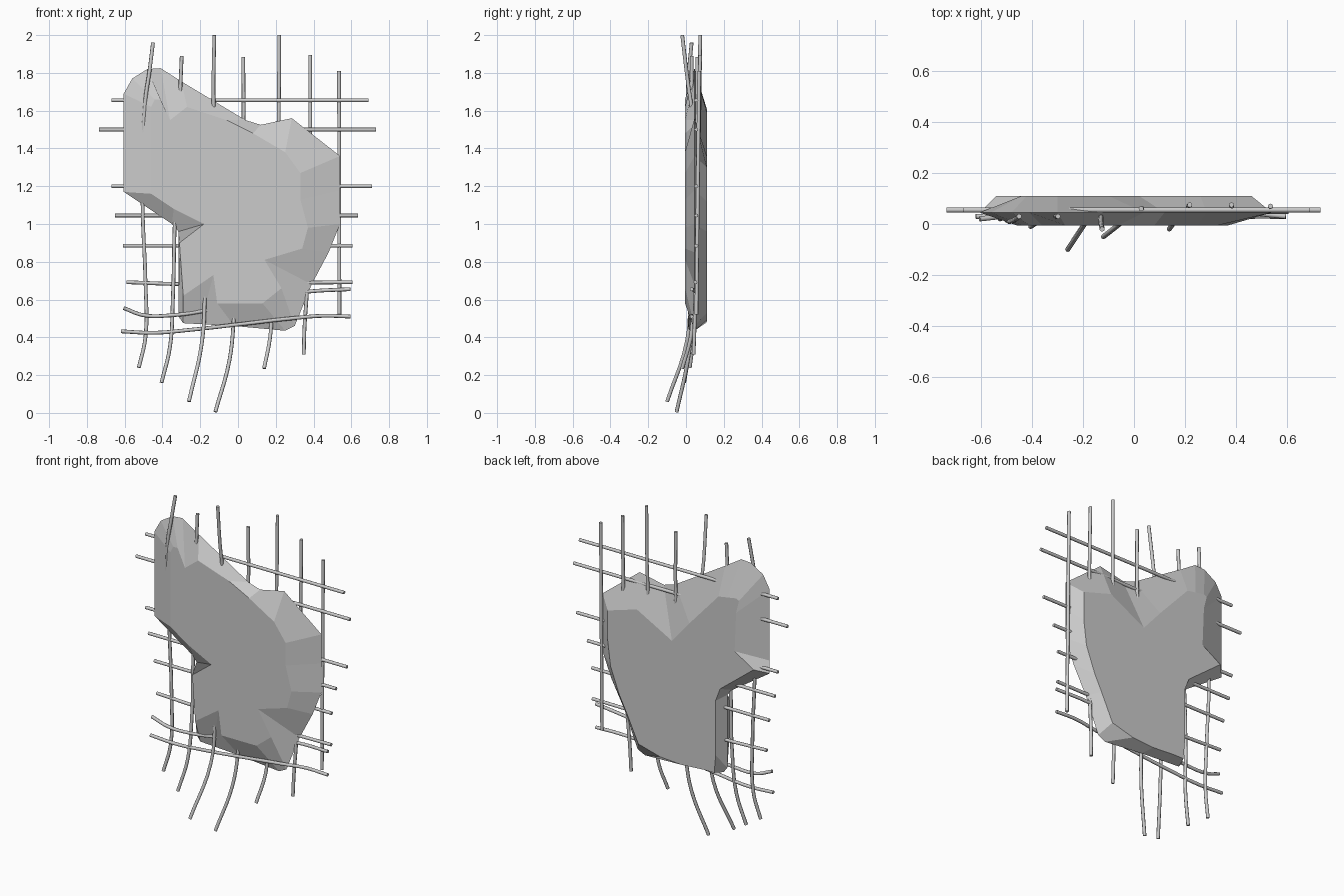
import bpy, bmesh

# Broken slab: each row is rim x,z / front face x,z / back face x,z
FRONT_Y, RIM_Y, BACK_Y = -0.005, 0.045, 0.11
OUTLINE = [
    (-.605, 1.69, -.46, 1.62, -.42, 1.52),
    (-.56, 1.77, -.44, 1.66, -.44, 1.60),
    (-.48, 1.82, -.41, 1.66, -.42, 1.61),
    (-.41, 1.825, -.36, 1.55, -.36, 1.60),
    (-.30, 1.755, -.27, 1.62, -.30, 1.59),
    (.04, 1.55, -.06, 1.55, -.10, 1.37),
    (.12, 1.525, .08, 1.48, .02, 1.23),
    (.285, 1.56, .25, 1.38, .26, 1.36),
    (.54, 1.36, .33, 1.27, .46, 1.30),
    (.54, 1.18, .33, 1.13, .46, 1.12),
    (.54, 1.00, .37, .98, .44, .96),
    (.48, .85, .34, .87, .38, .80),
    (.39, .68, .14, .81, .33, .70),
    (.30, .46, .23, .66, .25, .53),
    (.25, .435, .13, .58, .10, .49),
    (-.02, .46, -.11, .58, -.05, .48),
    (-.20, .47, -.13, .73, -.20, .49),
    (-.29, .475, -.29, .62, -.27, .49),
    (-.315, .51, -.31, .90, -.28, .60),
    (-.315, .96, -.18, 1.00, -.28, .94),
    (-.35, 1.00, -.34, 1.08, -.31, 1.02),
    (-.605, 1.17, -.46, 1.16, -.54, 1.20),
    (-.605, 1.25, -.46, 1.25, -.41, 1.28),
]
bm = bmesh.new()
rim = [bm.verts.new((r[0], RIM_Y, r[1])) for r in OUTLINE]
front = [bm.verts.new((r[2], FRONT_Y, r[3])) for r in OUTLINE]
back = [bm.verts.new((r[4], BACK_Y, r[5])) for r in OUTLINE]
n = len(OUTLINE)
for inner in (front, back):
    bm.faces.new(inner)
    for i in range(n):
        j = (i + 1) % n
        bm.faces.new((rim[i], rim[j], inner[j], inner[i]))
bmesh.ops.recalc_face_normals(bm, faces=bm.faces)
mesh = bpy.data.meshes.new("concrete_slab")
bm.to_mesh(mesh)
bm.free()
bpy.context.collection.objects.link(bpy.data.objects.new("concrete_slab", mesh))


def rod(name, points, radius=0.01):
    """Bent reinforcing rod swept along a smooth path."""
    cu = bpy.data.curves.new(name, 'CURVE')
    cu.dimensions = '3D'
    cu.bevel_depth = radius
    cu.bevel_resolution = 2
    cu.resolution_u = 5
    cu.use_fill_caps = True
    sp = cu.splines.new('BEZIER')
    sp.bezier_points.add(len(points) - 1)
    for bp, p in zip(sp.bezier_points, points):
        bp.co = p
        bp.handle_left_type = bp.handle_right_type = 'AUTO'
    ob = bpy.data.objects.new(name, cu)
    bpy.context.collection.objects.link(ob)
    bpy.ops.object.select_all(action='DESELECT')
    ob.select_set(True)
    bpy.context.view_layer.objects.active = ob
    bpy.ops.object.convert(target='MESH')


# Straight horizontal rods: z, left end, right end
for i, (z, a, b) in enumerate([(1.655, -.67, .69), (1.50, -.735, .73), (1.20, -.67, .71),
                               (1.045, -.65, .635), (.885, -.61, .605)]):
    rod(f"horizontal_rod_{i}", [(a, .055, z), (b, .055, z)])

# Sagging horizontal rods
BENT = [
    [(-.59, .05, .692), (-.3, .05, .682), (.2, .05, .688), (.605, .05, .692)],
    [(-.605, .02, .555), (-.5, .03, .517), (-.35, .03, .517), (-.18, .03, .54),
     (.1, .05, .6), (.37, .05, .642), (.595, .03, .655)],
    [(-.62, .03, .432), (-.45, .03, .424), (-.25, .025, .44), (0, .02, .468),
     (.3, .02, .502), (.45, .03, .514), (.595, .03, .51)],
]
for i, pts in enumerate(BENT):
    rod(f"sagging_rod_{i}", pts)

# Vertical rods, top to bottom
VERTICAL = [
    [(-.45, .03, 1.96), (-.47, .015, 1.8), (-.49, .01, 1.66), (-.505, .05, 1.1),
     (-.49, .05, .7), (-.49, .04, .4), (-.525, .02, .24)],
    [(-.298, .03, 1.89), (-.305, .03, 1.73), (-.335, .04, 1.0), (-.345, .04, .6),
     (-.36, .02, .35), (-.405, -.01, .16)],
    [(-.125, -.02, 2.0), (-.13, .01, 1.75), (-.13, .03, 1.6), (-.17, .03, 1.1),
     (-.175, .025, .65), (-.19, .005, .38), (-.26, -.1, .06)],
    [(.028, .06, 1.885), (.028, .06, 1.5), (-.022, .035, .5), (-.045, .01, .28), (-.12, -.05, .005)],
    [(.218, .075, 2.0), (.215, .07, 1.55), (.178, .035, .52), (.17, .025, .4), (.138, -.02, .235)],
    [(.382, .075, 1.895), (.382, .065, 1.4), (.365, .05, .65), (.352, .045, .45), (.348, .04, .31)],
    [(.535, .07, 1.81), (.537, .055, .52)],
]
for i, pts in enumerate(VERTICAL):
    rod(f"vertical_rod_{i}", pts)
